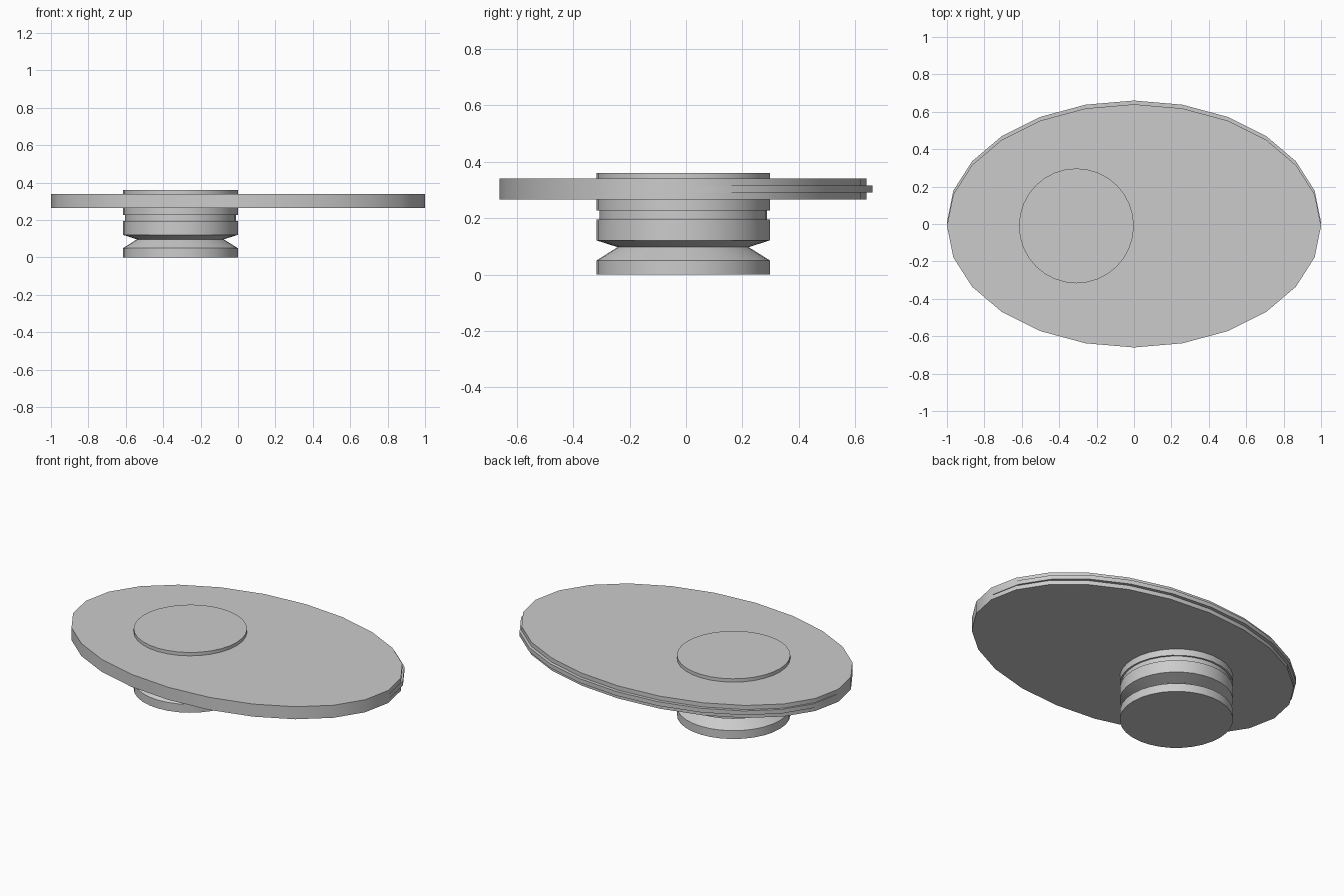
import bpy, bmesh
from math import cos, sin, pi, radians

if "Cube" in bpy.data.objects:
    bpy.data.objects.remove(bpy.data.objects["Cube"])


def lathe(name, profile, center, sides, scale=(1, 1)):
    """Capped solid made of stacked rings, given as (radius, z)."""
    bm = bmesh.new()
    rings = []
    for r, z in profile:
        rings.append([bm.verts.new((center[0] + r * scale[0] * cos(2 * pi * i / sides),
                                    center[1] + r * scale[1] * sin(2 * pi * i / sides), z))
                      for i in range(sides)])
    for a, b in zip(rings, rings[1:]):
        for i in range(sides):
            j = (i + 1) % sides
            bm.faces.new((a[i], a[j], b[j], b[i]))
    bm.faces.new(rings[0][::-1])
    bm.faces.new(rings[-1])
    mesh = bpy.data.meshes.new(name)
    bm.to_mesh(mesh)
    bm.free()
    ob = bpy.data.objects.new(name, mesh)
    bpy.context.collection.objects.link(ob)
    bpy.ops.object.select_all(action='DESELECT')
    ob.select_set(True)
    bpy.context.view_layer.objects.active = ob
    bpy.ops.object.shade_smooth_by_angle(angle=radians(25))
    return ob


# Oval tabletop
lathe("oval_top", [(1, 0.265), (1, 0.34)], (0, -0.01), 24, (1, 0.65))

# Thin edge band, shifted back so it only shows along the rear rim
lathe("rear_edge_band", [(1, 0.29), (1, 0.315)], (0, 0.01), 24, (1, 0.65))

# Round pedestal with pinched waist and recessed neck, passing through the top
R = 0.307
lathe("pedestal", [(R, 0), (R, 0.05), (0.232, 0.097), (R, 0.121), (R, 0.195),
                   (0.297, 0.195), (0.297, 0.226), (R, 0.226), (R, 0.36)],
      (-0.308, -0.01), 32)
